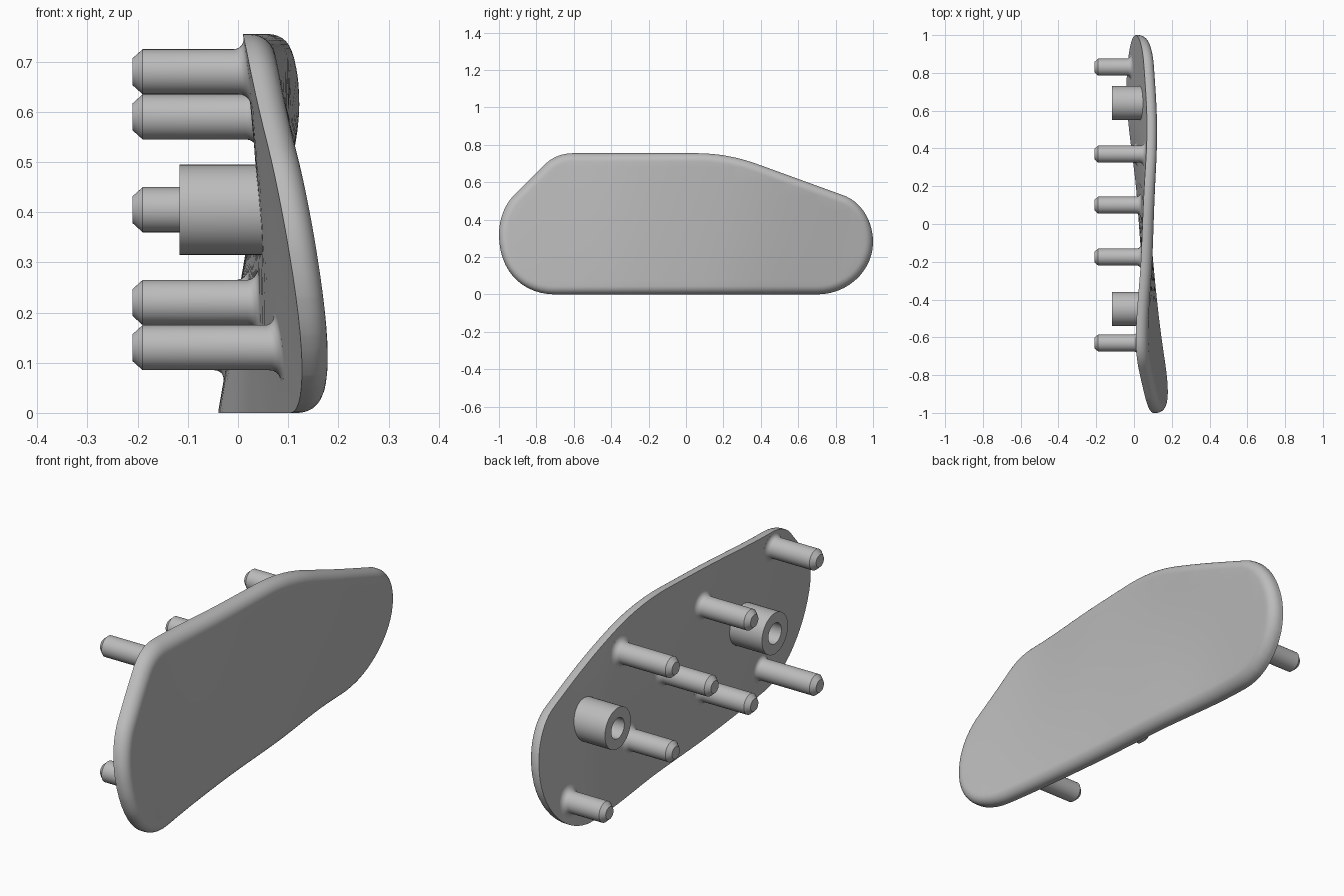
import bpy, bmesh
from math import sin, cos, pi, floor
from mathutils import Vector
from mathutils.geometry import interpolate_bezier

if "Cube" in bpy.data.objects:
    bpy.data.objects.remove(bpy.data.objects["Cube"])

HEIGHT = 0.755
THICK = 0.06

grey = bpy.data.materials.new("plain grey")
grey.use_nodes = True
grey.diffuse_color = (0.5, 0.5, 0.5, 1)
grey.node_tree.nodes["Principled BSDF"].inputs["Base Color"].default_value = (0.5, 0.5, 0.5, 1)

# Inner surface position along the lower and upper edges, at even steps of y
LOWER = [0.155, 0.09, 0.042, 0.01, -0.035, -0.04]
UPPER = [0.03, 0.01, 0.036, 0.055, 0.09, 0.09]


def spline(values, y):
    """Smooth curve through the values, spread evenly over y = -1 to 1."""
    last = len(values) - 1
    u = min(max((y + 1) / 2 * last, 0), last)
    i = min(floor(u), last - 1)
    f = u - i
    p1, p2 = values[i], values[i + 1]
    p0 = values[i - 1] if i > 0 else 2 * p1 - p2
    p3 = values[i + 2] if i + 2 <= last else 2 * p2 - p1
    return p1 + 0.5 * f * (p2 - p0 + f * (2 * p0 - 5 * p1 + 4 * p2 - p3
                                          + f * (3 * (p1 - p2) + p3 - p0)))


def inner_x(y, z):
    """Twisted inner face of the plate."""
    f = z / HEIGHT
    return spline(LOWER, y) * (1 - f) + spline(UPPER, y) * f


def finish(bm, name):
    bmesh.ops.recalc_face_normals(bm, faces=bm.faces)
    mesh = bpy.data.meshes.new(name)
    bm.to_mesh(mesh)
    bm.free()
    mesh.materials.append(grey)
    obj = bpy.data.objects.new(name, mesh)
    bpy.context.collection.objects.link(obj)
    bpy.ops.object.select_all(action='DESELECT')
    obj.select_set(True)
    bpy.context.view_layer.objects.active = obj
    bpy.ops.object.shade_smooth_by_angle()
    return obj


def skin(bm, rings):
    """Join closed rings of points and cap both ends."""
    loops = [[bm.verts.new(p) for p in ring] for ring in rings]
    n = len(loops[0])
    for a, b in zip(loops, loops[1:]):
        for i in range(n):
            j = (i + 1) % n
            bm.faces.new((a[i], a[j], b[j], b[i]))
    bm.faces.new(loops[0])
    bm.faces.new(loops[-1])


# Plate outline in (y, z): rounded corners as start, two handles, end
CORNERS = [
    [(0.7, 0), (0.87, 0), (1, 0.13), (1, 0.28)],
    [(1, 0.28), (1, 0.4), (0.93, 0.5), (0.84, 0.53)],
    [(0.4, 0.69), (0.28, 0.735), (0.17, 0.755), (0.05, 0.755)],
    [(-0.6, 0.755), (-0.67, 0.755), (-0.72, 0.73), (-0.76, 0.69)],
    [(-0.92, 0.53), (-0.97, 0.48), (-1, 0.4), (-1, 0.32)],
    [(-1, 0.32), (-1, 0.12), (-0.87, 0), (-0.7, 0)],
]
outline = []
for corner in CORNERS:
    for p in interpolate_bezier(*[Vector(c) for c in corner], 14):
        if not outline or (p - outline[-1]).length > 0.001:
            outline.append(p.to_2d())


def inset_ring(inset, depth):
    ring = []
    for i, p in enumerate(outline):
        t = (outline[(i + 1) % len(outline)] - outline[i - 1]).normalized()
        ring.append((depth, p.x - t.y * inset, p.y + t.x * inset))
    return ring


# Plate: sharp inner rim, rounded outer rim, gridded and then twisted
ROUND = 0.045
rings = [inset_ring(0, 0)]
for k in range(9):
    a = k / 8 * pi / 2
    rings.append(inset_ring(ROUND * (1 - cos(a)), THICK - ROUND + ROUND * sin(a)))
bm = bmesh.new()
skin(bm, rings)
cuts = [((0, y / 16, 0), (0, 1, 0)) for y in range(-15, 16)]
cuts += [((0, 0, z * HEIGHT / 10), (0, 0, 1)) for z in range(1, 10)]
for co, no in cuts:
    bmesh.ops.bisect_plane(bm, geom=bm.verts[:] + bm.edges[:] + bm.faces[:],
                           dist=0.0001, plane_co=co, plane_no=no)
for v in bm.verts:
    v.co.x += inner_x(v.co.y, v.co.z)
finish(bm, "curved_plate")


def lathe(name, y, z, profile, sides=40):
    """Turned part along x; profile rows are radius, x, follows plate."""
    rings = []
    for r, x, follows in profile:
        ring = []
        for i in range(sides):
            a = 2 * pi * i / sides
            py, pz = y + r * cos(a), z + r * sin(a)
            ring.append((x + (inner_x(py, pz) if follows else 0), py, pz))
        rings.append(ring)
    bm = bmesh.new()
    skin(bm, rings)
    finish(bm, name)


# Pegs: flared root, straight shaft, chamfered tip
PEG_R = 0.045
FLARE = 0.022
peg = [(PEG_R + FLARE, 0.01, True)]
for k in range(7):
    a = k / 6 * pi / 2
    peg.append((PEG_R + FLARE * (1 - sin(a)), -FLARE * (1 - cos(a)), True))
peg += [(PEG_R, -0.19, False), (0.027, -0.21, False)]

PEGS = [(-0.63, 0.68), (-0.63, 0.13), (-0.175, 0.59), (-0.175, 0.22),
        (0.1, 0.405), (0.37, 0.59), (0.37, 0.22), (0.83, 0.13)]
for n, (y, z) in enumerate(PEGS, 1):
    lathe(f"peg_{n}", y, z, peg)

# Hollow bosses
boss = [(0.09, 0.012, True), (0.09, -0.117, False),
        (0.045, -0.117, False), (0.045, 0.01, False)]
for name, y in (("front_boss", -0.45), ("back_boss", 0.64)):
    lathe(name, y, 0.405, boss)
